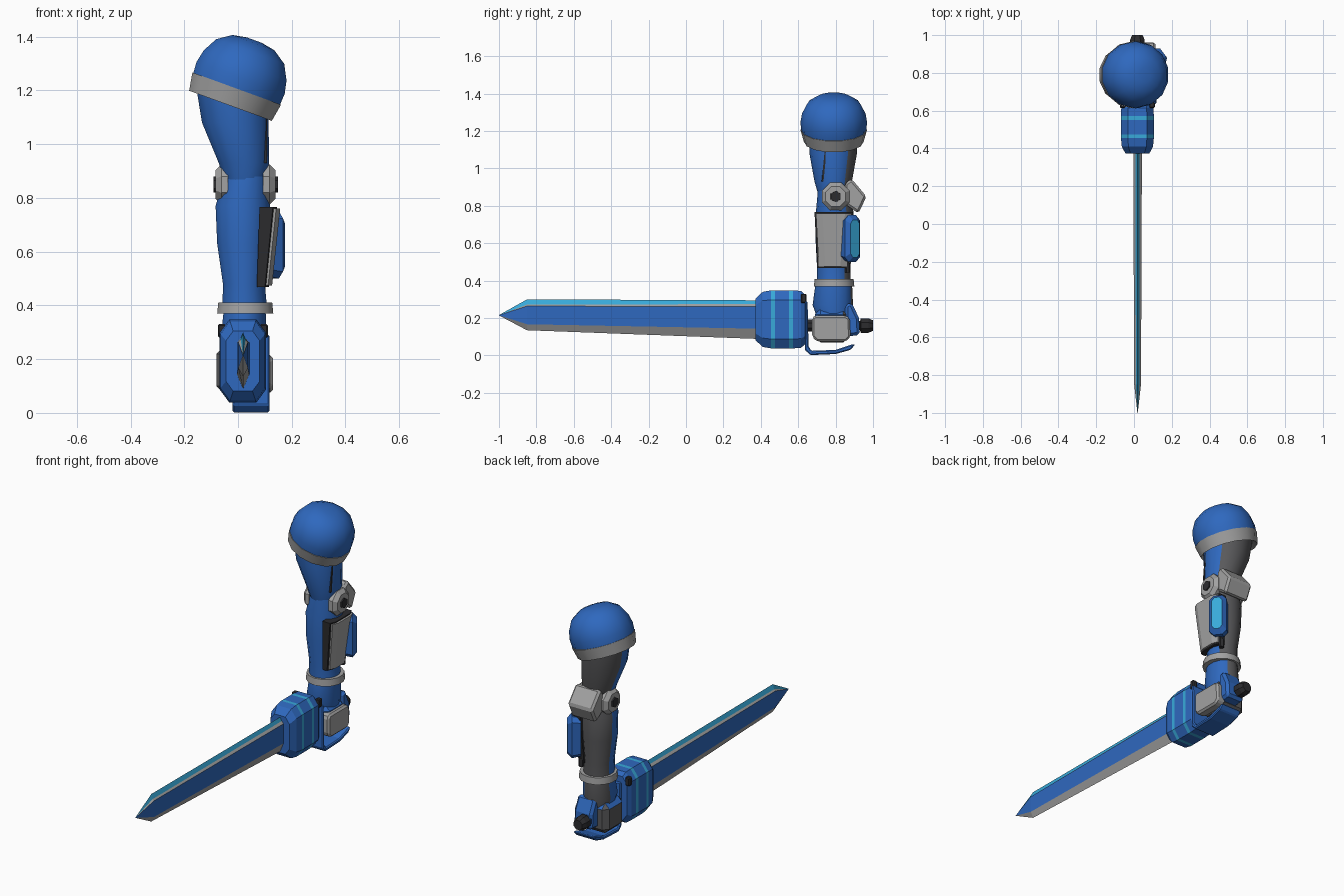
import bpy, bmesh, math
from mathutils import Vector

cube = bpy.data.objects.get("Cube")
if cube:
    bpy.data.objects.remove(cube)


def material(name, rgb):
    m = bpy.data.materials.new(name)
    m.use_nodes = True
    m.diffuse_color = (*rgb, 1)
    m.node_tree.nodes["Principled BSDF"].inputs["Base Color"].default_value = (*rgb, 1)
    return m


BLUE = material("armour blue", (0.028, 0.14, 0.52))
CYAN = material("glow cyan", (0.04, 0.4, 0.7))
LIGHT = material("light grey", (0.36, 0.36, 0.36))
DARK = material("dark grey", (0.1, 0.1, 0.105))
BLACK = material("near black", (0.025, 0.025, 0.028))
smooth_parts = []


def loft(name, rings, mats, rule=None, smooth=False):
    """Skin equal-length rings; rule(centre, normal, side) gives the material slot."""
    bm = bmesh.new()
    loops = [[bm.verts.new(p) for p in ring] for ring in rings]
    n = len(loops[0])
    side = {}
    for a, b in zip(loops, loops[1:]):
        for k in range(n):
            side[bm.faces.new((a[k], a[(k + 1) % n], b[(k + 1) % n], b[k]))] = k
    for end in (loops[0], loops[-1]):
        side[bm.faces.new(end)] = -1
    bmesh.ops.recalc_face_normals(bm, faces=bm.faces)
    bm.normal_update()
    if rule:
        for f, k in side.items():
            f.material_index = int(rule(f.calc_center_median(), f.normal, k))
    me = bpy.data.meshes.new(name)
    bm.to_mesh(me)
    bm.free()
    for m in mats:
        me.materials.append(m)
    ob = bpy.data.objects.new(name, me)
    bpy.context.collection.objects.link(ob)
    if smooth:
        smooth_parts.append(ob)
    return ob


def oval(cx, cy, z, rx, ry, n=14):
    return [(cx + rx * math.cos(t), cy + ry * math.sin(t), z)
            for t in (2 * math.pi * (i + 0.5) / n for i in range(n))]


def prism(name, profile, x0, x1, mat):
    """Extrude a (y, z) profile along x."""
    return loft(name, [[(x, y, z) for y, z in profile] for x in (x0, x1)], [mat])


def bevel(ob, width):
    b = ob.modifiers.new("chamfer", "BEVEL")
    b.width, b.segments, b.limit_method = width, 1, "ANGLE"
    return ob


def disc(name, centre, radii, axis, n, mat):
    """Stacked polygon rings: radii is a list of (offset along axis, radius)."""
    rot = Vector(axis).to_track_quat("Z", "Y").to_matrix()
    rings = [[Vector(centre) + rot @ Vector(p) for p in oval(0, 0, d, r, r, n)] for d, r in radii]
    return loft(name, rings, [mat])


def back_side(c, n, k):
    return n.y - 0.4 * n.x > 0.45


# Shoulder dome and its rim share a tilted axis
tilt = math.radians(20)


def tilted(u, rx, ry):
    e, up = (math.cos(tilt), -math.sin(tilt)), (math.sin(tilt), math.cos(tilt))
    return [(-0.028 + x * e[0] + u * up[0], y, 1.143 + x * e[1] + u * up[1])
            for x, y, z in oval(0, 0.79, 0, rx, ry, 14)]


loft("shoulder_dome", [tilted(*r) for r in (
    (0.065, 0.176, 0.174), (0.11, 0.179, 0.178), (0.16, 0.168, 0.17),
    (0.215, 0.138, 0.142), (0.25, 0.085, 0.09), (0.26, 0.03, 0.04))], [BLUE], smooth=True)
loft("shoulder_rim", [tilted(*r) for r in (
    (0.03, 0.13, 0.125), (0, 0.168, 0.16), (0.068, 0.18, 0.178))], [LIGHT], smooth=True)

# Arm segments, blue in front and grey behind
loft("upper_arm", [oval(*r) for r in (
    (0.025, 0.79, 0.85, 0.075, 0.08), (0.022, 0.787, 0.93, 0.096, 0.1),
    (-0.01, 0.787, 1.08, 0.127, 0.127), (-0.022, 0.79, 1.2, 0.135, 0.13))],
    [BLUE, DARK], back_side, True)
loft("forearm", [oval(*r) for r in (
    (0.025, 0.79, 0.39, 0.085, 0.09), (0.022, 0.79, 0.48, 0.08, 0.09),
    (0.018, 0.792, 0.63, 0.098, 0.1), (0.018, 0.795, 0.77, 0.104, 0.1),
    (0.03, 0.79, 0.88, 0.085, 0.085))], [BLUE, DARK], back_side, True)
loft("wrist_band", [oval(*r) for r in (
    (0.027, 0.792, 0.37, 0.107, 0.108), (0.027, 0.792, 0.41, 0.103, 0.104))], [LIGHT], smooth=True)
loft("wrist", [oval(*r) for r in (
    (0.022, 0.79, 0.19, 0.075, 0.085), (0.02, 0.785, 0.27, 0.088, 0.108),
    (0.025, 0.79, 0.38, 0.08, 0.098))], [BLUE, DARK], back_side, True)
prism("upper_arm_seam", [(0.742, 1.1), (0.752, 1.1), (0.735, 0.93), (0.725, 0.93)], 0.06, 0.108, BLACK)

# Elbow caps with hexagonal bolts
for label, s in (("right", -1), ("left", 1)):
    c = (0.028 + 0.065 * s, 0.8, 0.85)
    disc(label + "_elbow_cap", c, [(0, 0.08), (0.025, 0.08), (0.047, 0.058)], (s, 0, 0), 8, LIGHT)
    disc(label + "_elbow_bolt", c, [(0.02, 0.032), (0.055, 0.03)], (s, 0, 0), 6, BLACK)
bevel(prism("elbow_guard", [(0.85, 0.92), (0.885, 0.945), (0.965, 0.85), (0.922, 0.76), (0.85, 0.81)],
            -0.05, 0.115, LIGHT), 0.012)


# Forearm side plate with dark backing
def plate(z, x0, x1, y0, y1):
    return [(x0, y0, z), (x1 - 0.015, y0, z), (x1, y0 + 0.035, z),
            (x1, y1 - 0.035, z), (x1 - 0.015, y1, z), (x0, y1, z)]


loft("side_plate", [plate(0.475, 0.075, 0.127, 0.71, 0.86),
                    plate(0.76, 0.085, 0.157, 0.695, 0.885)], [LIGHT])
loft("side_plate_backing", [plate(0.468, 0.07, 0.115, 0.702, 0.868),
                            plate(0.767, 0.08, 0.145, 0.687, 0.893)], [BLACK])

# Angled pod behind the plate, with a glowing outer face
out, across = Vector((0.8, 0.6, 0)), Vector((-0.6, 0.8, 0))


def pod_ring(depth, half_w, half_h):
    c = Vector((0.125, 0.88, 0.625)) + out * depth
    corners = [(-1, -0.8), (-0.5, -1), (0.5, -1), (1, -0.8), (1, 0.8), (0.5, 1), (-0.5, 1), (-1, 0.8)]
    return [c + across * half_w * a + Vector((0, 0, half_h * b)) for a, b in corners]


loft("forearm_pod", [pod_ring(-0.035, 0.045, 0.115), pod_ring(0.015, 0.05, 0.125),
                     pod_ring(0.04, 0.03, 0.1)], [BLUE, CYAN],
     lambda c, n, k: k == -1 and n.x > 0)
disc("forearm_peg", (0.09, 0.865, 0.47), [(-0.025, 0.015), (0.025, 0.015)], (0, 0, 1), 6, BLACK)

# Fist, its side plate, knuckle guard and tail fin
bevel(loft("fist", [[(x, y, z) for x, y in ((-0.08, 0.69), (0.105, 0.69), (0.105, 0.87), (-0.08, 0.87))]
                    for z in (0.07, 0.25)], [BLUE, DARK],
           lambda c, n, k: n.y > 0.5 or n.z < -0.5 or n.x < -0.5), 0.03)
bevel(prism("fist_plate", [(0.675, 0.1), (0.7, 0.075), (0.855, 0.075), (0.88, 0.1), (0.875, 0.2),
                           (0.85, 0.215), (0.69, 0.215), (0.675, 0.2)], 0.07, 0.13, LIGHT), 0.015)
bevel(prism("knuckle_guard", [(0.635, 0.29), (0.635, 0.03), (0.665, 0.002), (0.8, 0.008), (0.88, 0.03),
                              (0.905, 0.06), (0.89, 0.06), (0.8, 0.03), (0.67, 0.025), (0.655, 0.05),
                              (0.65, 0.29)], -0.02, 0.118, BLUE), 0.006)
bevel(prism("tail_fin", [(0.85, 0.27), (0.885, 0.285), (0.925, 0.2), (0.93, 0.11), (0.85, 0.1)],
            -0.02, 0.1, BLUE), 0.015)
disc("handle", (0.018, 0.62, 0.16), [(0, 0.035), (0.3, 0.035)], (0, 1, 0), 8, BLACK)
disc("pommel", (0.018, 0.9, 0.16), [(0, 0.025), (0.03, 0.025), (0.035, 0.042), (0.075, 0.042),
                                    (0.1, 0.03)], (0, 1, 0), 8, BLACK)


# Blade housing with two glowing bands
def housing_ring(y, s):
    outline = [(-0.05, 0.155), (0.05, 0.155), (0.087, 0.105), (0.087, -0.105),
               (0.05, -0.155), (-0.05, -0.155), (-0.087, -0.105), (-0.087, 0.105)]
    return [(0.018 + x * s, y, 0.193 + z * s) for x, z in outline]


loft("blade_housing", [housing_ring(*r) for r in (
    (0.372, 0.72), (0.41, 0.95), (0.455, 1), (0.475, 1), (0.55, 1), (0.572, 1), (0.615, 0.98),
    (0.638, 0.85))], [BLUE, CYAN],
    lambda c, n, k: k >= 0 and (0.455 < c.y < 0.475 or 0.55 < c.y < 0.572))
for label, s in (("right", -1), ("left", 1)):
    x = 0.018 + 0.078 * s
    bevel(prism(label + "_housing_clip", [(0.615, 0.28), (0.645, 0.28), (0.645, 0.33), (0.615, 0.33)],
                x - 0.015, x + 0.015, BLACK), 0.005)


# Blade: glowing spine, blue flats, grey edges
def blade_ring(y, top, bottom, w, spine, bevel_z, edge):
    half = [(0.5, top - spine), (1, top - bevel_z), (1, bottom + edge)]
    pts = [(0, top)] + half + [(0, bottom)] + [(-a, z) for a, z in reversed(half)]
    return [(0.019 + a * w, y, z) for a, z in pts]


loft("blade", [blade_ring(0.4, 0.295, 0.088, 0.023, 0.02, 0.034, 0.055),
               blade_ring(-0.85, 0.3, 0.135, 0.018, 0.028, 0.036, 0.032),
               blade_ring(-1, 0.216, 0.214, 0.001, 0.0004, 0.0006, 0.0004)],
     [BLUE, CYAN, LIGHT], lambda c, n, k: (1, 2, 0, 2, 2, 0, 2, 1)[k] if k >= 0 else 0)

# Smooth the rounded armour and keep its sharp edges
for ob in bpy.context.selected_objects:
    ob.select_set(False)
for ob in smooth_parts:
    ob.select_set(True)
bpy.context.view_layer.objects.active = smooth_parts[0]
bpy.ops.object.shade_smooth_by_angle(angle=math.radians(40))
